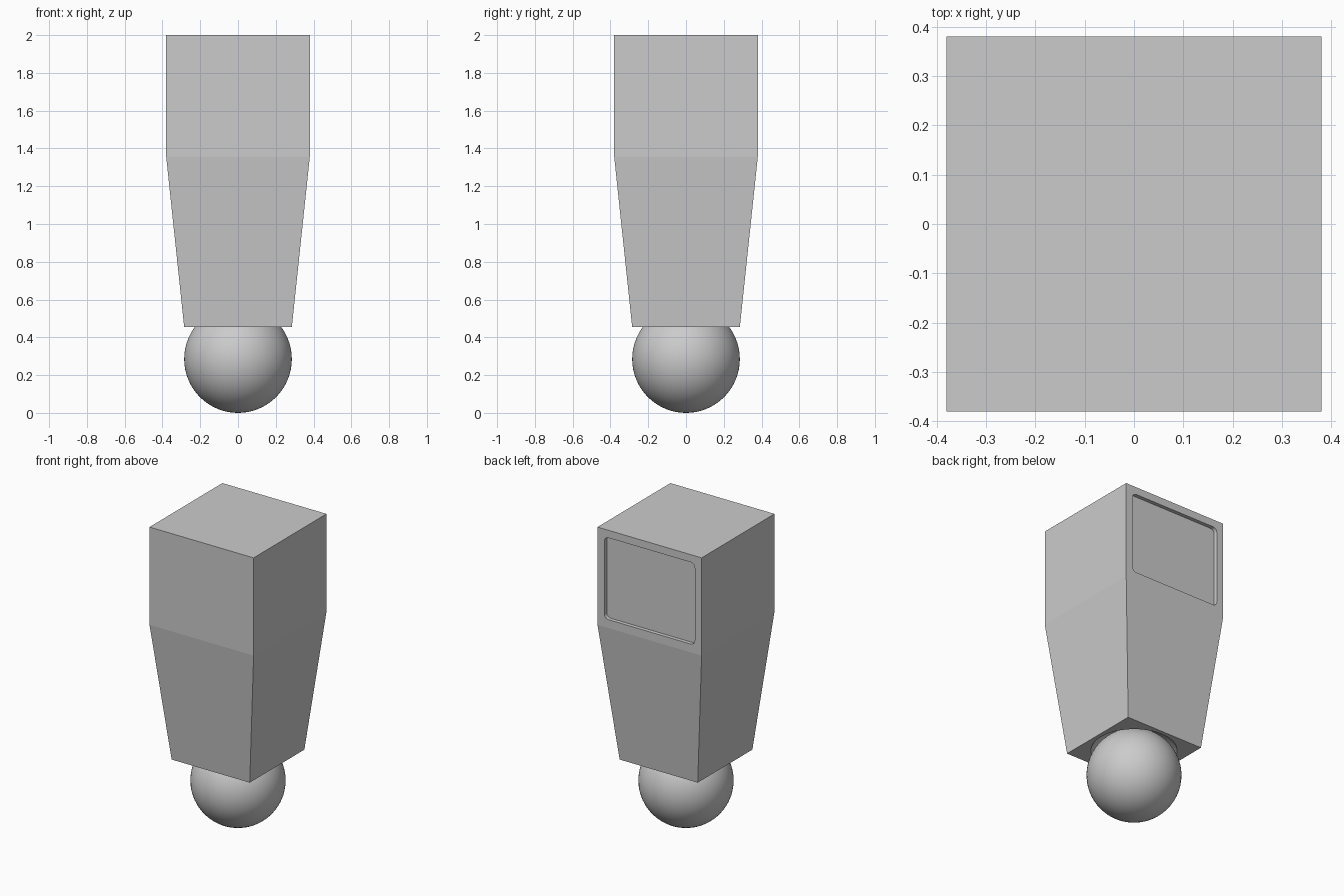
import bpy, bmesh, math

if "Cube" in bpy.data.objects:
    bpy.data.objects.remove(bpy.data.objects["Cube"])

BALL_R = 0.285


def make_object(name, bm):
    bmesh.ops.recalc_face_normals(bm, faces=bm.faces)
    mesh = bpy.data.meshes.new(name)
    bm.to_mesh(mesh)
    bm.free()
    obj = bpy.data.objects.new(name, mesh)
    bpy.context.collection.objects.link(obj)
    return obj


def loft(name, rings):
    """Closed solid through rings with equal point counts."""
    bm = bmesh.new()
    loops = [[bm.verts.new(p) for p in ring] for ring in rings]
    n = len(loops[0])
    for a, b in zip(loops, loops[1:]):
        for i in range(n):
            j = (i + 1) % n
            bm.faces.new((a[i], a[j], b[j], b[i]))
    bm.faces.new(loops[0])
    bm.faces.new(loops[-1])
    return make_object(name, bm)


def ball(name, radius):
    bm = bmesh.new()
    bmesh.ops.create_uvsphere(bm, u_segments=64, v_segments=32, radius=radius)
    bmesh.ops.translate(bm, verts=bm.verts, vec=(0, 0, BALL_R))
    return make_object(name, bm)


def square(half, z):
    return [(-half, -half, z), (half, -half, z), (half, half, z), (-half, half, z)]


def rounded_rect(half_w, half_h, r, y, z):
    pts = []
    for k, (sx, sz) in enumerate([(1, 1), (-1, 1), (-1, -1), (1, -1)]):
        for s in range(7):
            a = math.pi / 2 * (k + s / 6)
            pts.append((sx * (half_w - r) + r * math.cos(a), y,
                        z + sz * (half_h - r) + r * math.sin(a)))
    return pts


def cut(target, cutter):
    mod = target.modifiers.new(cutter.name, 'BOOLEAN')
    mod.operation = 'DIFFERENCE'
    mod.solver = 'EXACT'
    mod.object = cutter
    cutter.hide_render = True
    cutter.hide_viewport = True


# Tapered body with a straight upper block
body = loft("body", [square(0.285, 0.455), square(0.38, 1.355), square(0.38, 2.0)])

# Shallow rounded recess on the back
cut(body, loft("recess_cutter", [rounded_rect(0.33, 0.27, 0.03, y, 1.68)
                                 for y in (0.355, 0.45)]))

# Spherical socket in the underside
cut(body, ball("socket_cutter", 0.31))

# Rolling ball foot
foot = ball("ball_foot", BALL_R)
foot.data.shade_smooth()
